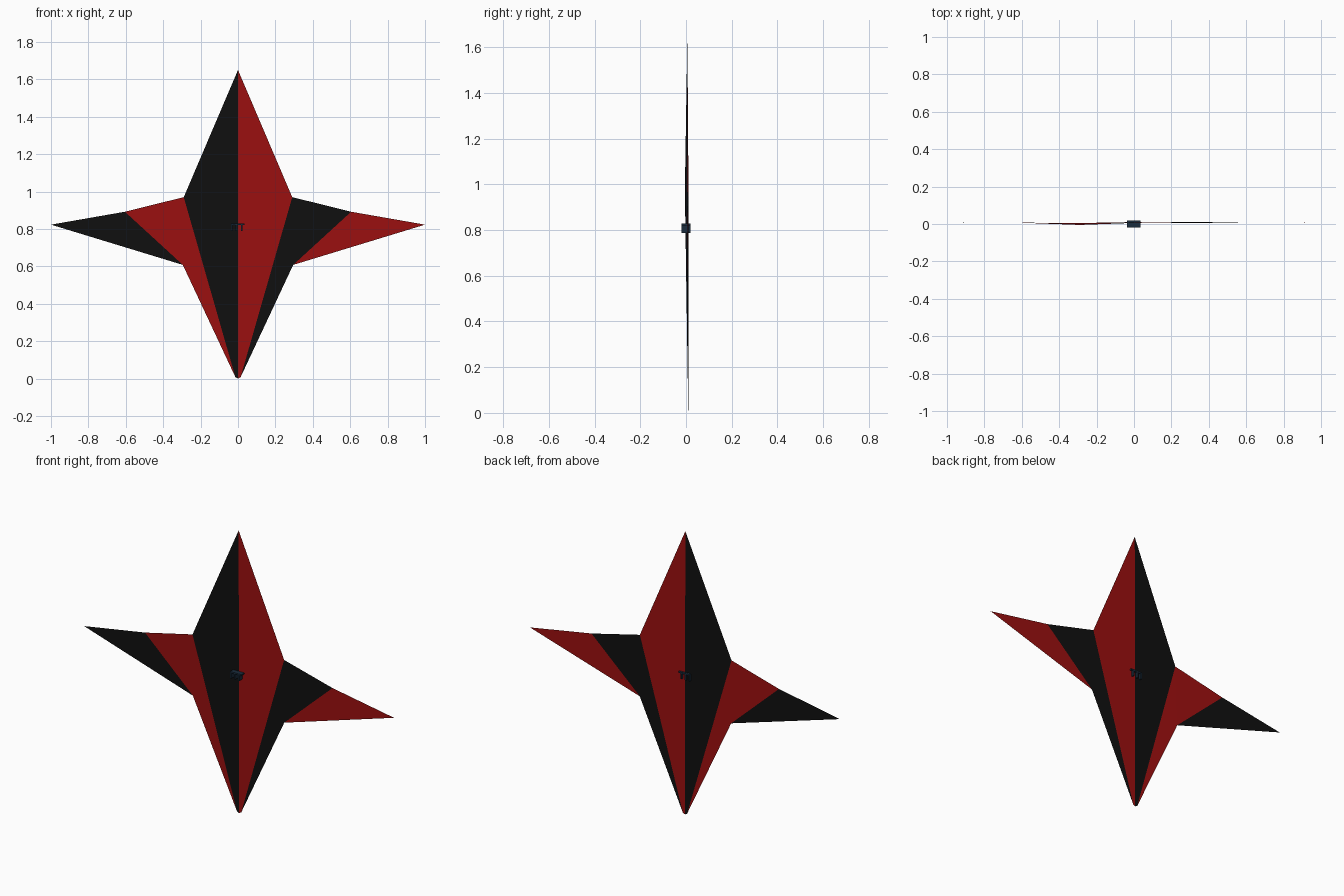
import bpy
import bmesh

cube = bpy.data.objects.get("Cube")
if cube:
    bpy.data.objects.remove(cube, do_unlink=True)


def material(name, rgb):
    mat = bpy.data.materials.new(name)
    mat.use_nodes = True
    mat.diffuse_color = (*rgb, 1)
    mat.node_tree.nodes["Principled BSDF"].inputs["Base Color"].default_value = (*rgb, 1)
    return mat


red = material("red fabric", (0.33, 0.005, 0.005))
black = material("black fabric", (0.005, 0.005, 0.005))
navy = material("dark navy fitting", (0.01, 0.025, 0.045))


def panel(name, points, mat):
    bm = bmesh.new()
    bm.faces.new([bm.verts.new(p) for p in points])
    bmesh.ops.triangulate(bm, faces=bm.faces[:])
    # front faces look toward -y
    for face in bm.faces:
        face.normal_update()
        if face.normal.y > 0:
            face.normal_flip()
    mesh = bpy.data.meshes.new(name)
    bm.to_mesh(mesh)
    bm.free()
    mesh.materials.append(mat)
    obj = bpy.data.objects.new(name, mesh)
    bpy.context.collection.objects.link(obj)


def block(name, center, size):
    bpy.ops.mesh.primitive_cube_add(size=1, location=center)
    obj = bpy.context.object
    obj.name = name
    obj.scale = size
    obj.data.materials.append(navy)


# Sail panels, mirrored in shape with the colours swapped
top = (0, 0.006, 1.65)
foot = (0, 0.01, 0)
for side, s, first, second, shoulder_y in (
        ("right", -1, black, red, -0.005),
        ("left", 1, red, black, 0.011)):
    shoulder = (s * 0.29, shoulder_y, 0.97)
    lower = (s * 0.295, 0.005, 0.608)
    mid = (s * 0.605, 0.007, 0.892)
    tip = (s * 1.0, 0.01, 0.823)
    heel = (s * 0.014, 0.01, 0.008)
    panel(side + "_center_panel", [top, shoulder, heel, foot], first)
    panel(side + "_tail_panel", [shoulder, lower, heel], second)
    panel(side + "_inner_wing_panel", [shoulder, mid, lower], second)
    panel(side + "_wing_tip_panel", [mid, tip, lower], first)

# Small fitting at the middle of the sail, passing through both faces
block("fitting_right_bar", (-0.033, 0, 0.808), (0.008, 0.04, 0.04))
block("fitting_middle_bar", (-0.009, 0, 0.808), (0.008, 0.04, 0.04))
block("fitting_left_bar", (0.019, 0, 0.808), (0.008, 0.04, 0.04))
block("fitting_top_bar", (0, 0, 0.824), (0.07, 0.04, 0.008))
